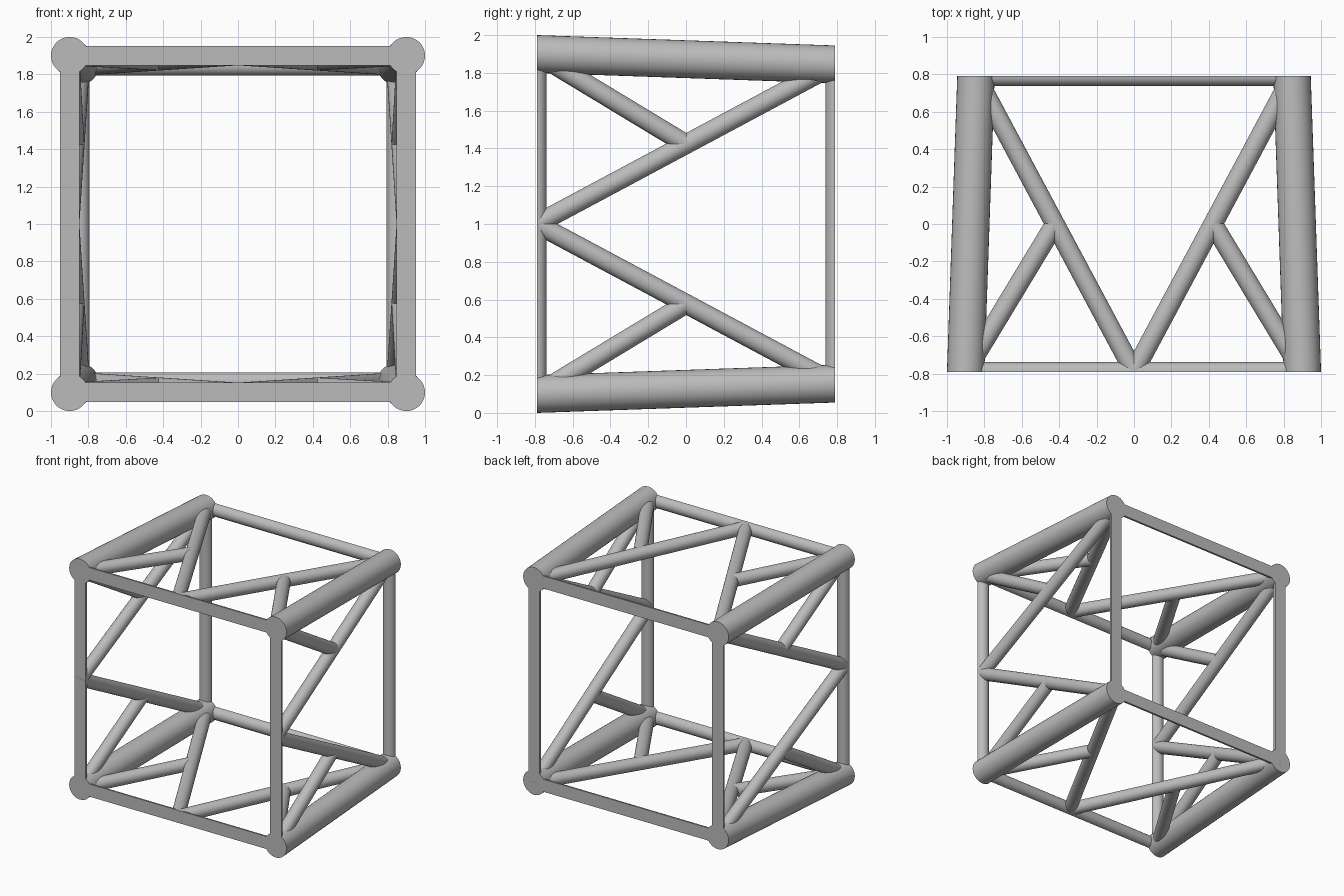
import bpy, bmesh, math
from mathutils import Matrix, Vector

if "Cube" in bpy.data.objects:
    bpy.data.objects.remove(bpy.data.objects["Cube"])

HALF = 0.79              # front and back cut planes at y = -HALF and +HALF
FRONT, BACK = 0.9, 0.845  # distance of leg axes from the centre line
LEG_R, BAR_R = 0.1, 0.052

steel = bpy.data.materials.new("steel_grey")
steel.use_nodes = True
GREY = (0.5, 0.5, 0.5, 1)
steel.diffuse_color = GREY
steel.node_tree.nodes["Principled BSDF"].inputs["Base Color"].default_value = GREY


def tube(name, start, end, radius, turn, sides=32, extend=0.0):
    """Round tube between two points, cut flush with the end planes, turned onto one side."""
    a, b = Vector(start), Vector(end)
    axis = b - a
    bm = bmesh.new()
    place = Matrix.Translation((a + b) / 2) @ axis.to_track_quat('Z', 'Y').to_matrix().to_4x4()
    bmesh.ops.create_cone(bm, cap_ends=True, segments=sides, radius1=radius, radius2=radius,
                          depth=axis.length + 2 * extend, matrix=place)
    for sign in (-1, 1):
        cut = bmesh.ops.bisect_plane(bm, geom=bm.verts[:] + bm.edges[:] + bm.faces[:],
                                     plane_co=(0, sign * HALF, 0), plane_no=(0, sign, 0),
                                     clear_outer=True)
        rim = [e for e in cut["geom_cut"] if isinstance(e, bmesh.types.BMEdge) and e.is_boundary]
        if rim:
            bmesh.ops.holes_fill(bm, edges=rim, sides=0)
    bmesh.ops.recalc_face_normals(bm, faces=bm.faces[:])
    bm.transform(Matrix.Translation((0, 0, 1)) @ turn)
    mesh = bpy.data.meshes.new(name)
    bm.to_mesh(mesh)
    bm.free()
    mesh.materials.append(steel)
    obj = bpy.data.objects.new(name, mesh)
    bpy.context.collection.objects.link(obj)
    bpy.ops.object.select_all(action='DESELECT')
    obj.select_set(True)
    bpy.context.view_layer.objects.active = obj
    bpy.ops.object.shade_smooth_by_angle(angle=math.radians(30))


# The top side is described once and turned about the centre line for the others
for i, side in enumerate(("top", "left", "bottom", "right")):
    turn = Matrix.Rotation(i * math.pi / 2, 4, 'Y')
    # Tapering corner leg
    tube(f"{side}_leg", (FRONT, -HALF, FRONT), (BACK, HALF, BACK), LEG_R, turn, extend=0.05)
    # Half-round end bars
    tube(f"{side}_front_bar", (-FRONT, -HALF, FRONT), (FRONT, -HALF, FRONT), BAR_R, turn)
    tube(f"{side}_back_bar", (-BACK, HALF, BACK), (BACK, HALF, BACK), BAR_R, turn)
    for s, hand in ((1, "a"), (-1, "b")):
        # Long diagonal from the front bar middle to the back corner
        foot = Vector((0, -HALF, FRONT))
        corner = Vector((s * BACK, HALF, BACK))
        tube(f"{side}_diagonal_{hand}", foot, corner, BAR_R, turn)
        # Short brace from the diagonal middle to the front corner
        tube(f"{side}_brace_{hand}", (foot + corner) / 2, (s * FRONT, -HALF, FRONT), BAR_R, turn)
